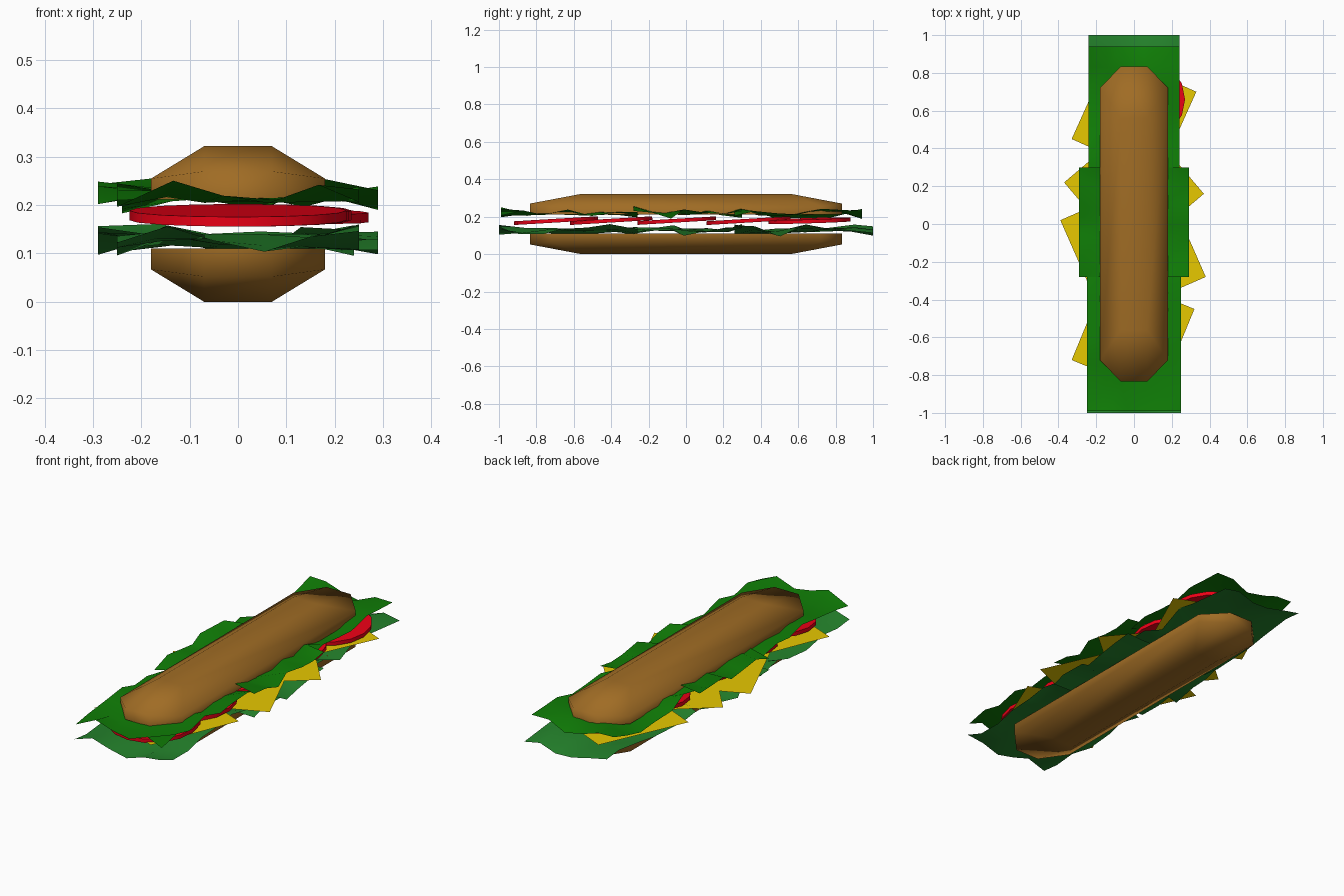
import bpy, bmesh, random
from mathutils import Vector

if "Cube" in bpy.data.objects:
    bpy.data.objects.remove(bpy.data.objects["Cube"])

random.seed(11)


def material(name, rgb):
    m = bpy.data.materials.new(name)
    m.diffuse_color = (*rgb, 1)
    m.use_nodes = True
    m.node_tree.nodes["Principled BSDF"].inputs["Base Color"].default_value = m.diffuse_color
    return m


BREAD = material("bread", (0.35, 0.15, 0.018))
LEAF_TOP = material("leaf_dark", (0.005, 0.21, 0.002))
LEAF_LOW = material("leaf_light", (0.018, 0.23, 0.025))
RED = material("tomato_red", (0.85, 0.0, 0.008))
YELLOW = material("cheese_yellow", (0.8, 0.58, 0.0))


def finish(bm, name, mat, angle=None):
    mesh = bpy.data.meshes.new(name)
    bm.to_mesh(mesh)
    bm.free()
    ob = bpy.data.objects.new(name, mesh)
    bpy.context.collection.objects.link(ob)
    mesh.materials.append(mat)
    if angle:
        bpy.ops.object.select_all(action='DESELECT')
        ob.select_set(True)
        bpy.context.view_layer.objects.active = ob
        bpy.ops.object.shade_smooth_by_angle(angle=angle)
    return ob


# bun half: octagonal wall with a bevelled crown; the lower half is flipped
def bun(name, flip):
    def z(v):
        return 0.322 - v if flip else v
    bm = bmesh.new()
    corner = [(0.07, 0.835, 0.27), (0.18, 0.72, 0.255)]
    outline = []
    for sx, sy in ((1, 1), (1, -1), (-1, -1), (-1, 1)):
        pair = corner if sx * sy > 0 else corner[::-1]
        outline += [(sx * x, sy * y, h) for x, y, h in pair]
    rim = [bm.verts.new((x, y, z(h))) for x, y, h in outline]
    base = [bm.verts.new((x, y, z(0.212))) for x, y, h in outline]
    crown = [bm.verts.new((sx * 0.07, sy * 0.56, z(0.322)))
             for sx, sy in ((1, 1), (1, -1), (-1, -1), (-1, 1))]
    bm.faces.new(base)
    bm.faces.new(crown)
    for i in range(8):
        j = (i + 1) % 8
        bm.faces.new((rim[i], rim[j], base[j], base[i]))
        a, b = crown[i // 2], crown[j // 2]
        bm.faces.new((rim[i], rim[j], b) if a == b else (rim[i], rim[j], b, a))
    bmesh.ops.recalc_face_normals(bm, faces=bm.faces)
    finish(bm, name, BREAD, 1.4)


bun("top_bun", False)
bun("bottom_bun", True)


# crumpled lettuce leaf: gentle centre, ruffled edges, outer end curled by tip
def leaf(name, mat, half_x, y0, y1, z, tip=0.0, nx=5, ny=6):
    bm = bmesh.new()
    rows = []
    for j in range(ny + 1):
        row = []
        for i in range(nx + 1):
            edge_x, edge_y = i in (0, nx), j in (0, ny)
            amp = 0.035 if edge_x or edge_y else 0.014
            x = half_x * (2 * i / nx - 1)
            y = y0 + (y1 - y0) * j / ny
            if not edge_x:
                x += random.uniform(-0.02, 0.02)
            if not edge_y:
                y += random.uniform(-0.03, 0.03)
            h = z + random.uniform(-amp, amp)
            if abs(y) > 0.85:
                h += tip
            row.append(bm.verts.new((x, y, h)))
        rows.append(row)
    for j in range(ny):
        for i in range(nx):
            bm.faces.new((rows[j][i], rows[j][i + 1],
                          rows[j + 1][i + 1], rows[j + 1][i]))
    finish(bm, name, mat, 0.6)


for label, mat, z, front, back in (("lower", LEAF_LOW, 0.126, -1.0, 1.0),
                                   ("upper", LEAF_TOP, 0.217, -0.99, 0.94)):
    leaf(label + "_lettuce_front", mat, 0.25, front, -0.26, z)
    leaf(label + "_lettuce_back", mat, 0.24, 0.26, back, z, 0.006)
    leaf(label + "_lettuce_middle", mat, 0.29, -0.28, 0.30, z + 0.004)

# paper-thin square cheese slices, each given by two opposite corners
slices = [((0.33, 0.70), (-0.33, 0.45)), ((0.37, 0.16), (-0.37, 0.22)),
          ((0.38, -0.28), (-0.39, 0.02)), ((0.32, -0.45), (-0.33, -0.72))]
for n, (p, q) in enumerate(slices):
    p, q = Vector(p), Vector(q)
    c, d = (p + q) / 2, (p - q) / 2
    side = Vector((-d.y, d.x))
    bm = bmesh.new()
    bm.faces.new([bm.verts.new((v.x, v.y, 0.157 + 0.001 * n))
                  for v in (c + d, c + side, c - d, c - side)])
    finish(bm, f"cheese_slice_{n + 1}", YELLOW)

# tilted tomato slices
for n, (x, y, r) in enumerate([(0.0, -0.695, 0.225), (0.01, -0.40, 0.22),
                               (0.0, -0.05, 0.21), (0.01, 0.335, 0.225),
                               (0.05, 0.66, 0.22)]):
    bpy.ops.mesh.primitive_cylinder_add(
        vertices=16, radius=r, depth=0.02, location=(x, y, 0.179),
        rotation=(0.06 if n < 4 else 0.03, 0.02 if n == 4 else 0, 0))
    ob = bpy.context.object
    ob.name = f"tomato_slice_{n + 1}"
    ob.data.materials.append(RED)
    bpy.ops.object.shade_smooth_by_angle(angle=0.6)
